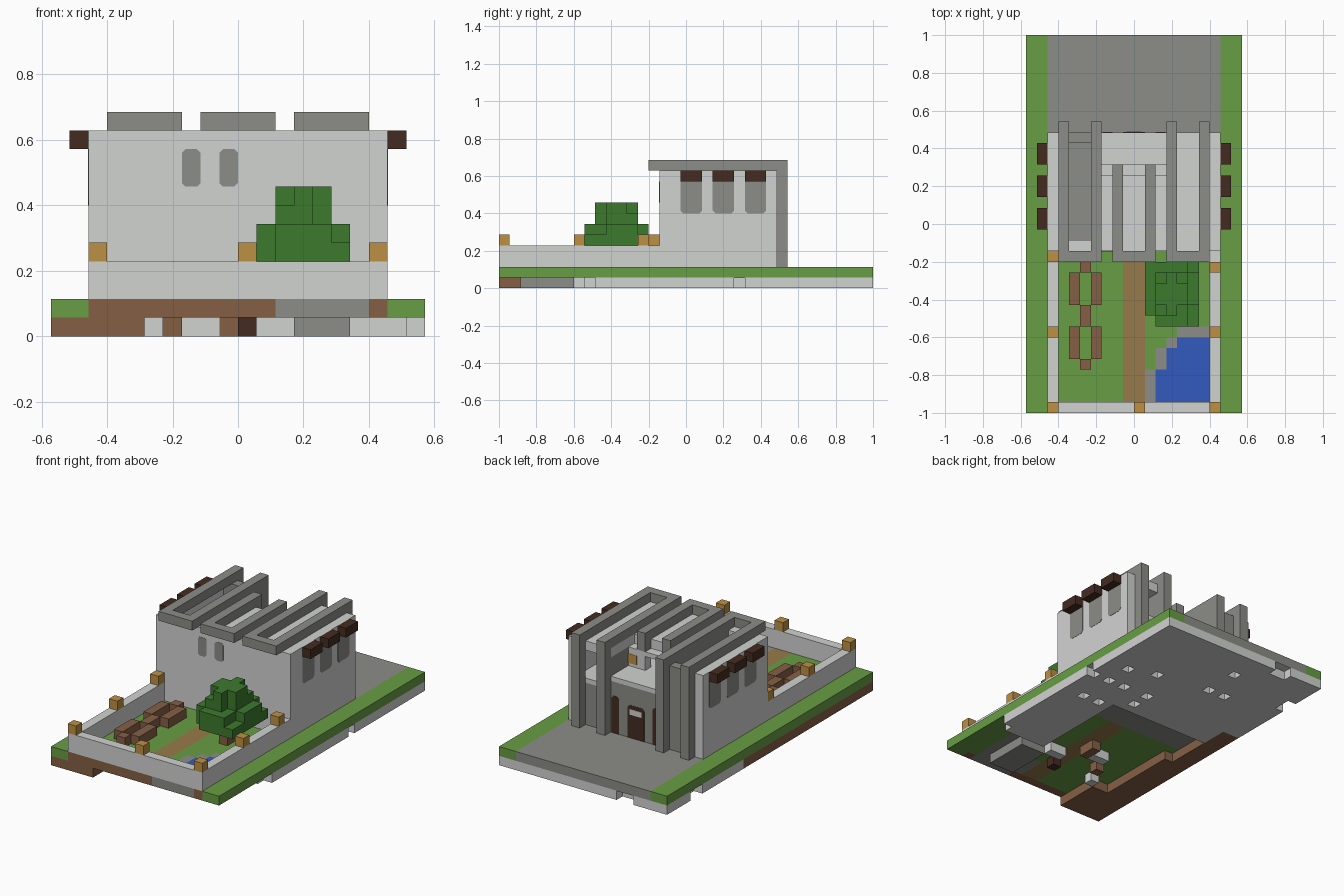
import bpy
import bmesh
from mathutils import Vector

cube = bpy.data.objects.get("Cube")
if cube:
    bpy.data.objects.remove(cube, do_unlink=True)

UNIT = 2 / 35          # edge of one building block
THIN = 0.03            # plate thickness in blocks


def make_material(name, red, green, blue):
    linear = [(c / 255) ** 2.2 for c in (red, green, blue)] + [1]
    mat = bpy.data.materials.new(name)
    mat.use_nodes = True
    mat.diffuse_color = linear
    bsdf = next(n for n in mat.node_tree.nodes if n.type == 'BSDF_PRINCIPLED')
    bsdf.inputs["Base Color"].default_value = linear
    return mat


grass = make_material("grass green", 104, 156, 70)
leaf = make_material("leaf green", 63, 121, 49)
light_stone = make_material("light stone", 208, 210, 208)
dark_stone = make_material("dark stone", 139, 140, 134)
soil = make_material("soil brown", 132, 96, 71)
path_tan = make_material("path tan", 150, 122, 76)
lamp_gold = make_material("lamp gold", 188, 143, 70)
dark_wood = make_material("dark wood", 70, 47, 38)
water_blue = make_material("water blue", 54, 91, 189)


def to_world(i, j, k):
    return Vector(((i - 10) * UNIT, (j - 17.5) * UNIT, k * UNIT))


def finish(name, mat, bm):
    bmesh.ops.recalc_face_normals(bm, faces=bm.faces)
    mesh = bpy.data.meshes.new(name)
    bm.to_mesh(mesh)
    bm.free()
    mesh.materials.append(mat)
    obj = bpy.data.objects.new(name, mesh)
    bpy.context.collection.objects.link(obj)
    return obj


def part(name, mat, *boxes):
    """One object from boxes given as x, y and z ranges in blocks."""
    bm = bmesh.new()
    for x0, x1, y0, y1, z0, z1 in boxes:
        low, high = to_world(x0, y0, z0), to_world(x1, y1, z1)
        verts = bmesh.ops.create_cube(bm, size=1)["verts"]
        for v in verts:
            v.co = Vector(a + (b - a) * (c + 0.5) for a, b, c in zip(low, high, v.co))
    return finish(name, mat, bm)


def panel(name, mat, place, span, height, top=0.0, bottom=0.0):
    """Thin plate with cut corners; place(u, z, depth) gives block coordinates."""
    (a, b), (c, d) = span, height
    outline = [(a + bottom, c), (b - bottom, c), (b, c + bottom), (b, d - top),
               (b - top, d), (a + top, d), (a, d - top), (a, c + bottom)]
    points = list(dict.fromkeys(outline))
    bm = bmesh.new()
    rings = [[bm.verts.new(to_world(*place(u, z, depth))) for u, z in points]
             for depth in (0, THIN)]
    for ring in rings:
        bm.faces.new(ring)
    for n in range(len(points)):
        m = (n + 1) % len(points)
        bm.faces.new((rings[0][n], rings[0][m], rings[1][m], rings[1][n]))
    return finish(name, mat, bm)


# Ground layer
part("side_lawns", grass, (0, 2, 0, 35, 1, 2), (18, 20, 0, 35, 1, 2))
part("garden_lawn", grass, (2, 9, 1, 15, 1, 2), (11, 18, 8, 15, 1, 2),
     (17, 18, 1, 8, 1, 2), (11, 12, 4, 8, 1, 2), (12, 13, 6, 8, 1, 2),
     (13, 14, 7, 8, 1, 2))
part("garden_path", path_tan, (9, 11, 1, 15, 1, 2))
part("front_soil_edge", soil, (2, 12, 0, 1, 1, 2), (17, 18, 0, 1, 1, 2))
part("front_stone_edge", dark_stone, (12, 17, 0, 1, 1, 2))
part("rear_paving", dark_stone, (2, 18, 15, 35, 1, 2))

# Pond with stepped stone rim
pond_steps = [(12, 17, 1, 4), (13, 17, 4, 6), (14, 17, 6, 7)]
rim_steps = [(11, 12, 1, 4), (12, 13, 4, 6), (13, 14, 6, 7), (14, 17, 7, 8)]
part("pond_water", water_blue, *[r + (1.9, 2) for r in pond_steps])
part("pond_base", dark_stone, *[r + (1, 1.9) for r in pond_steps])
part("pond_rim", dark_stone, *[r + (1, 2) for r in rim_steps])

# Uneven foundation below the ground
part("foundation_soil", soil, (0, 5, 0, 5, 0, 1), (0, 3, 5, 14, 0, 1),
     (0, 2, 14, 22, 0, 1), (6, 7, 7, 8, 0, 1), (9, 10, 9, 11, 0, 1))
part("foundation_roots", dark_wood, (10, 11, 5, 6, 0, 1))
part("pond_bed", dark_stone, (13, 16, 2, 7, 0, 1))
part("foundation_bits", light_stone, (5, 6, 5, 6, 0, 1), (7, 9, 9, 10, 0, 1),
     (11, 13, 7, 8, 0, 1), (14, 19, 8, 9, 0, 1))
foundation = part("foundation_stone", light_stone, (14, 20, 9, 35, 0, 1))
foundation_rear = part("foundation_rear", light_stone, (2, 14, 19, 35, 0, 1))
part("foundation_corner", light_stone, (0, 2, 22, 29, 0, 1), (1, 2, 29, 31, 0, 1),
     (0, 2, 31, 35, 0, 1))
pits = [(17, 25), (17, 22), (17, 18), (15, 22), (15, 18), (14, 26),
        (12, 22), (12, 20), (8, 27), (6, 27), (8, 31)]
cutter = part("pit_cutter", light_stone,
              *[(i + 0.01, i + 0.99, j, j + 1, -0.5, 0.97) for i, j in pits],
              (19, 20.5, 22, 23, -0.5, 0.97), (4, 6, 34, 35.5, -0.5, 0.97))
cutter.hide_render = True
cutter.hide_set(True)
for slab in (foundation, foundation_rear):
    mod = slab.modifiers.new("pits", 'BOOLEAN')
    mod.operation, mod.object = 'DIFFERENCE', cutter

# Garden wall with lamps
part("garden_wall", light_stone, (2, 18, 0, 1, 2, 4),
     (2, 3, 1, 15, 2, 4), (17, 18, 1, 15, 2, 4))
lamps = [(2, 0), (10, 0), (17, 0), (2, 7), (17, 7), (2, 14), (17, 13)]
part("wall_lamps", lamp_gold, *[(i, i + 1, j, j + 1, 4, 5) for i, j in lamps])

# Planting beds: two rings of raised soil
beds = [(5, 6, 4, 5), (5, 6, 8, 10), (5, 6, 13, 14)]
beds += [(i, i + 1, j, j + 3) for i in (4, 6) for j in (5, 10)]
part("planting_beds", soil, *[bed + (2, 3) for bed in beds])

# Tree
part("tree_trunk", soil, (13, 14, 10, 12, 2, 4))
part("tree_leaves", leaf, (11, 16, 9, 14, 4, 5), (12, 16, 8, 9, 4, 5),
     (11, 15, 9, 14, 5, 6), (15, 16, 10, 13, 5, 6), (12, 15, 8, 9, 5, 6),
     (12, 14, 9, 13, 6, 7), (14, 15, 10, 13, 6, 7),
     (13, 14, 9, 13, 7, 8), (12, 13, 10, 12, 7, 8), (14, 15, 10, 12, 7, 8))

# Main building shell
part("front_wall", light_stone, (2, 18, 15, 16, 2, 11))
part("side_walls", light_stone, (2, 3, 16, 26, 2, 11), (17, 18, 16, 26, 2, 11))
part("roof", light_stone, (7, 13, 16, 22, 10, 11), (13, 17, 16, 26, 10, 11))
part("back_wall", dark_stone, (3, 7, 25, 26, 2, 11), (7, 13, 25, 26, 2, 7.5),
     (13, 17, 25, 26, 2, 6.5))
part("inner_walls", dark_stone, (6, 7, 16, 25, 2, 11), (13, 14, 22, 26, 7, 10))
part("terrace_floor", light_stone, (7, 13, 16, 26, 7.5, 8))
part("side_room_floor", light_stone, (13, 17, 16, 26, 6.5, 7))
part("terrace_wall", light_stone, (7, 9, 22, 23, 8, 10), (11, 13, 22, 23, 8, 10),
     (9, 11, 22, 23, 9.5, 10))

# Roof beams: three U frames, the outer two run down the back as columns
frames = [(3, 7, 27), (8, 12, 23), (13, 17, 27)]
for label, (x0, x1, end) in zip(("right", "middle", "left"), frames):
    foot = 2 if end > 26 else 10
    pieces = [(x0, x1, 14, 15, 11, 12)]
    for x in (x0, x1 - 1):
        pieces += [(x, x + 1, 15, end, 11, 12), (x, x + 1, end - 1, end, foot, 11)]
    part(label + "_beam_frame", dark_stone, *pieces)

# Side windows with awnings
for label, wall, out in (("left", 18, 1), ("right", 2, -1)):
    for number, j in enumerate((17, 20, 23), 1):
        panel(f"{label}_window_{number}", dark_stone,
              lambda u, z, depth: (wall + out * depth, u, z),
              (j, j + 2), (7, 11), bottom=0.25)
        part(f"{label}_awning_{number}", dark_wood,
             (min(wall, wall + out), max(wall, wall + out), j, j + 2, 10, 11))

# Front windows
for number, i in enumerate((7, 9), 1):
    panel(f"front_window_{number}", dark_stone,
          lambda u, z, depth: (u, 15 - depth, z),
          (i, i + 1), (8, 10), top=0.2, bottom=0.2)


# Back doors and terrace light
def on_back(u, z, depth):
    return (u, 26 + depth, z)


panel("back_door_right", dark_wood, on_back, (7.1, 8), (2, 6), top=0.25)
panel("back_door_left", dark_wood, on_back, (12, 12.9), (2, 6), top=0.25)
panel("back_door_middle", dark_wood, on_back, (9, 11), (2, 5.5), top=0.25)
panel("back_door_fanlight", light_stone,
      lambda u, z, depth: (u, 26 + 2 * depth, z), (9.3, 10.7), (4.5, 5.1))
panel("terrace_light", lamp_gold, lambda u, z, depth: (u, 23 + depth, z),
      (12, 13), (8.3, 9.3))
